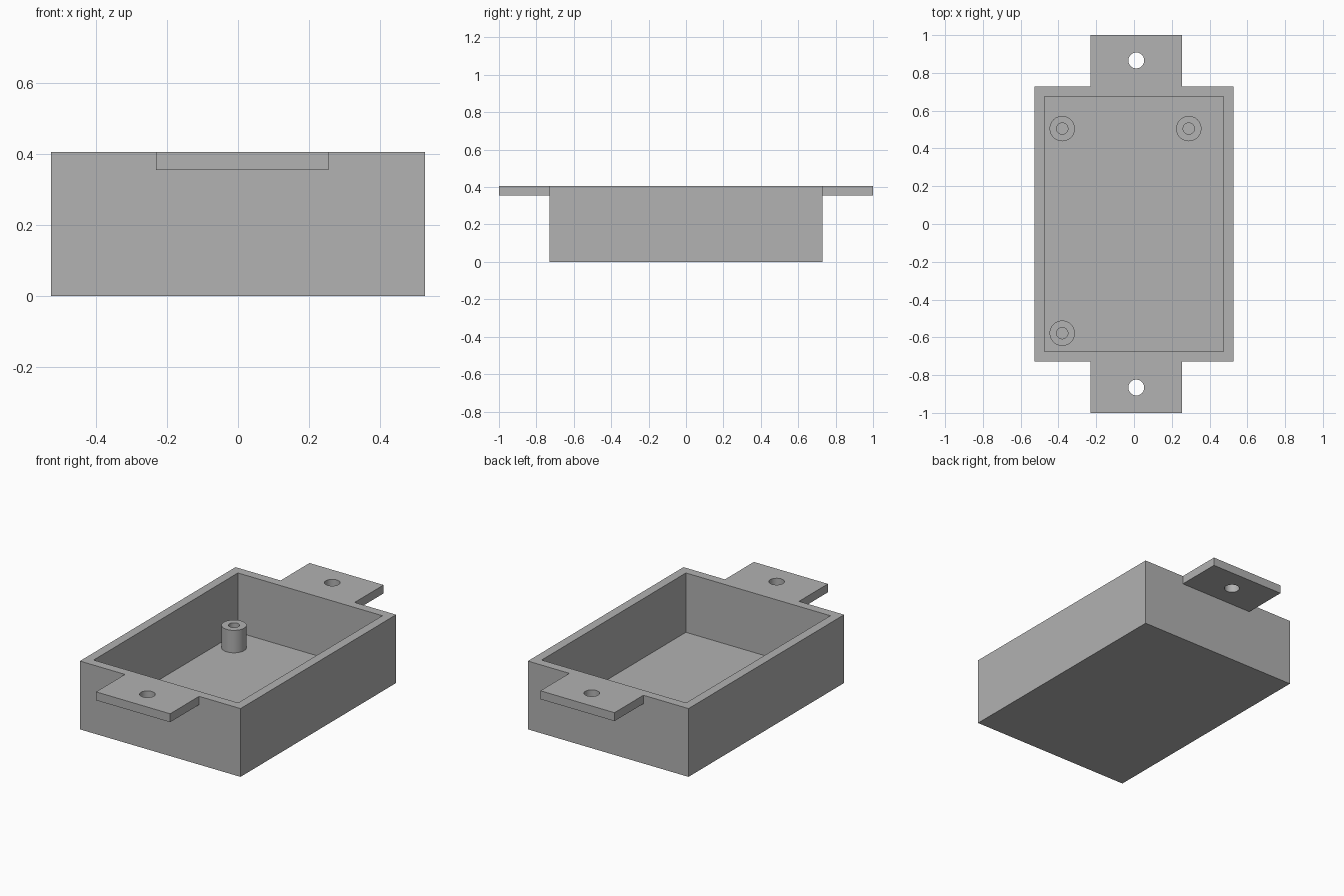
import bpy
import math

if "Cube" in bpy.data.objects:
    bpy.data.objects.remove(bpy.data.objects["Cube"], do_unlink=True)

# Main dimensions
HALF_X, HALF_Y, HEIGHT = 0.527, 0.729, 0.405
WALL = 0.053
TAB_X0, TAB_X1, TAB_Z = -0.231, 0.255, 0.355
POST_TOP = 0.186

grey = bpy.data.materials.new("plain grey")
grey.use_nodes = True
colour = (0.445, 0.445, 0.445, 1)
grey.diffuse_color = colour
grey.node_tree.nodes["Principled BSDF"].inputs["Base Color"].default_value = colour


def box(name, low, high):
    centre = [(a + b) / 2 for a, b in zip(low, high)]
    bpy.ops.mesh.primitive_cube_add(size=1, location=centre)
    obj = bpy.context.object
    obj.name = name
    obj.scale = [b - a for a, b in zip(low, high)]
    bpy.ops.object.transform_apply(location=True, rotation=True, scale=True)
    obj.data.materials.append(grey)
    return obj


def cylinder(name, x, y, radius, z0, z1):
    bpy.ops.mesh.primitive_cylinder_add(vertices=48, radius=radius, depth=z1 - z0,
                                        location=(x, y, (z0 + z1) / 2))
    obj = bpy.context.object
    obj.name = name
    obj.data.materials.append(grey)
    return obj


def combine(target, tool, operation):
    """Apply a boolean and remove the tool object."""
    mod = target.modifiers.new("combine", "BOOLEAN")
    mod.operation, mod.object, mod.solver = operation, tool, "EXACT"
    bpy.context.view_layer.objects.active = target
    bpy.ops.object.modifier_apply(modifier=mod.name)
    bpy.data.objects.remove(tool, do_unlink=True)


def smooth(obj):
    bpy.ops.object.select_all(action="DESELECT")
    obj.select_set(True)
    bpy.context.view_layer.objects.active = obj
    bpy.ops.object.shade_smooth_by_angle(angle=math.radians(30))


# Open tray with a mounting tab at each end
tray = box("tray", (-HALF_X, -HALF_Y, 0), (HALF_X, HALF_Y, HEIGHT))
for side in (-1, 1):
    y0, y1 = sorted((side * 0.7, side))
    combine(tray, box("tab", (TAB_X0, y0, TAB_Z), (TAB_X1, y1, HEIGHT)), "UNION")

# Cavity
combine(tray, box("cavity", (WALL - HALF_X, WALL - HALF_Y, WALL),
                  (HALF_X - WALL, HALF_Y - WALL, HEIGHT + 0.1)), "DIFFERENCE")

# Screw holes through the tabs
for side in (-1, 1):
    combine(tray, cylinder("hole", 0.012, side * 0.866, 0.042, 0.3, 0.5), "DIFFERENCE")
smooth(tray)

# Hollow standoff posts in three corners of the floor
posts = {"post_back_right": (-0.38, 0.505),
         "post_back_left": (0.29, 0.505),
         "post_front_right": (-0.38, -0.578)}
for name, (x, y) in posts.items():
    post = cylinder(name, x, y, 0.067, WALL - 0.01, POST_TOP)
    combine(post, cylinder("bore", x, y, 0.03, WALL, POST_TOP + 0.1), "DIFFERENCE")
    smooth(post)
